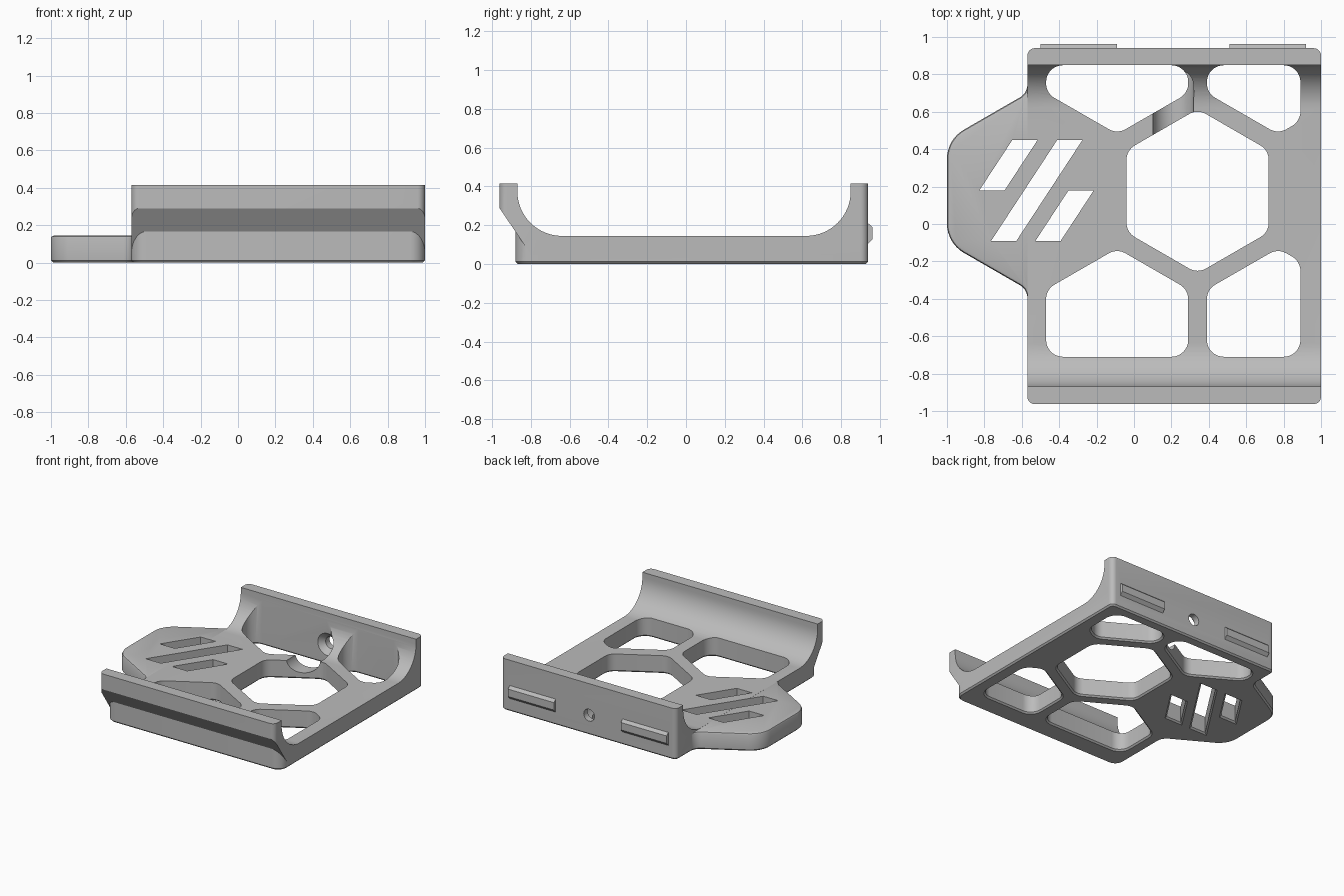
import bpy, bmesh, math
from mathutils import Vector

if "Cube" in bpy.data.objects:
    bpy.data.objects.remove(bpy.data.objects["Cube"], do_unlink=True)

grey = bpy.data.materials.new("plain grey")
grey.use_nodes = True
colour = (0.5, 0.5, 0.5, 1)
grey.diffuse_color = colour
grey.node_tree.nodes["Principled BSDF"].inputs["Base Color"].default_value = colour


def loft(name, rings):
    """Closed solid through rings of equal point count."""
    bm = bmesh.new()
    loops = [[bm.verts.new(p) for p in ring] for ring in rings]
    n = len(loops[0])
    for low, high in zip(loops, loops[1:]):
        for i in range(n):
            j = (i + 1) % n
            bm.faces.new((low[i], low[j], high[j], high[i]))
    bm.faces.new(loops[0][::-1])
    bm.faces.new(loops[-1])
    bmesh.ops.recalc_face_normals(bm, faces=bm.faces)
    mesh = bpy.data.meshes.new(name)
    bm.to_mesh(mesh)
    bm.free()
    ob = bpy.data.objects.new(name, mesh)
    bpy.context.collection.objects.link(ob)
    mesh.materials.append(grey)
    return ob


def outline(corners, offset=0.0, steps=8):
    """Counter-clockwise (x, y, radius) corners, offset outward and rounded."""
    count, moved = len(corners), []
    for i, (x, y, r) in enumerate(corners):
        p = Vector((x, y))
        a = (p - Vector(corners[i - 1][:2])).normalized()
        b = (Vector(corners[(i + 1) % count][:2]) - p).normalized()
        na, nb = Vector((a.y, -a.x)), Vector((b.y, -b.x))
        convex = a.x * b.y - a.y * b.x > 0
        r = r and r + (offset if convex else -offset)
        moved.append((p + (na + nb) * offset / (1 + na.dot(nb)), r))
    pts = []
    for i, (p, r) in enumerate(moved):
        if not r:
            pts.append(p)
            continue
        u = (moved[i - 1][0] - p).normalized()
        v = (moved[(i + 1) % count][0] - p).normalized()
        half = u.angle(v) / 2
        centre = p + (u + v).normalized() * r / math.sin(half)
        s = p + u * r / math.tan(half) - centre
        e = p + v * r / math.tan(half) - centre
        start = math.atan2(s.y, s.x)
        sweep = (math.atan2(e.y, e.x) - start + math.pi) % math.tau - math.pi
        for k in range(steps + 1):
            t = start + sweep * k / steps
            pts.append(centre + r * Vector((math.cos(t), math.sin(t))))
    return pts


def prism(name, corners, levels):
    """Upright solid; levels are (height, outline offset)."""
    return loft(name, [[(p.x, p.y, z) for p in outline(corners, d)] for z, d in levels])


def bar_x(name, profile, x0, x1):
    return loft(name, [[(x, y, z) for y, z in profile] for x in (x0, x1)])


def combine(target, other, operation):
    mod = target.modifiers.new(operation.lower(), "BOOLEAN")
    mod.operation, mod.solver, mod.object = operation, "EXACT", other
    bpy.context.view_layer.objects.active = target
    bpy.ops.object.modifier_apply(modifier=mod.name)
    bpy.data.objects.remove(other, do_unlink=True)


def rounded(points, r):
    return [(x, y, r) for x, y in points]


LEFT, RIGHT, BACK, FRONT, TOP, FLOOR = -0.57, 1.0, 0.94, -0.88, 0.415, 0.145

# Cradle: channel section with a hooked front lip and an upright back wall
section = [(-0.835, 0.1), (-0.963, 0.29), (-0.963, TOP)]
R = 0.23
for k in range(17):
    t = math.pi / 2 * k / 16
    section.append((-0.64 - R * math.cos(t), 0.375 - R * math.sin(t)))
section.insert(3, (-0.87, TOP))
for k in range(17):
    t = math.pi / 2 * k / 16
    section.append((0.62 + R * math.sin(t), 0.375 - R * math.cos(t)))
section += [(0.85, TOP), (0.98, TOP), (0.98, 0.05), (-0.8, 0.05)]
bracket = bar_x("bracket", section, -0.7, 1.1)
envelope = prism("envelope", rounded([(LEFT, -0.963), (RIGHT, -0.963),
                                      (RIGHT, BACK), (LEFT, BACK)], 0.04),
                 [(-0.1, 0), (0.6, 0)])
combine(bracket, envelope, "INTERSECT")

# Base plate with the side wing
base = prism("base_plate", [
    (LEFT, FRONT, 0.08), (RIGHT, FRONT, 0.08), (RIGHT, BACK, 0.04), (LEFT, BACK, 0.04),
    (LEFT, 0.70, 0.08), (-1, 0.452, 0.18), (-1, -0.102, 0.18), (LEFT, -0.35, 0.08)],
    [(0, -0.012), (0.012, 0), (0.13, 0), (0.14, -0.005), (0.1445, -0.015)])
combine(bracket, base, "UNION")

# Front foot below the lip
foot = prism("front_foot", [(LEFT, FRONT, 0.08), (RIGHT, FRONT, 0.08),
                            (RIGHT, -0.76, 0), (LEFT, -0.76, 0)],
             [(0.02, 0), (0.172, 0)])
combine(bracket, foot, "UNION")

# Locating ribs on the back wall
for x0 in (-0.5, 0.51):
    rib = bar_x("back_rib", [(0.9, 0.105), (BACK, 0.105), (0.963, 0.13),
                             (0.963, 0.19), (BACK, 0.21), (0.9, 0.21)], x0, x0 + 0.41)
    combine(bracket, rib, "UNION")

# Honeycomb openings: full centre cell and clipped front and back cells
HOLE = [(-0.01, 0.022), (0.012, 0), (0.6, 0)]
cx, cy, size = 0.34, 0.175, 0.439
hexagon = [(cx + size * math.sin(k * math.pi / 3), cy - size * math.cos(k * math.pi / 3))
           for k in range(6)]
cells = [hexagon]
for flip, edge in ((False, -0.71), (True, 0.849)):
    for cell in ([(-0.47, -0.35), (-0.47, None), (0.29, None), (0.29, -0.35), (-0.09, -0.131)],
                 [(0.39, -0.35), (0.39, None), (0.89, None), (0.89, -0.2), (0.77, -0.131)]):
        pts = [(x, edge if y is None else (2 * cy - y if flip else y)) for x, y in cell]
        cells.append(pts[::-1] if flip else pts)
for pts in cells:
    combine(bracket, prism("cell_cutter", rounded(pts, 0.09), HOLE), "DIFFERENCE")

# Slanted slots in the wing
for x, top, bottom in ((-0.65, 0.45, 0.18), (-0.41, 0.45, -0.09), (-0.35, 0.18, -0.09)):
    low = x - (top - bottom) * 0.655
    slot = [(low, bottom), (low + 0.135, bottom), (x + 0.135, top), (x, top)]
    combine(bracket, prism("slot_cutter", rounded(slot, 0), HOLE), "DIFFERENCE")

# Screw hole, countersink and driver channel through the back wall
steps = 40
screw = loft("screw_cutter", [
    [(0.21 + r * math.cos(math.tau * k / steps), y, 0.16 + r * math.sin(math.tau * k / steps))
     for k in range(steps)]
    for y, r in ((0.2, 0.11), (0.849, 0.11), (0.8495, 0.09), (0.89, 0.048), (1.0, 0.048))])
combine(bracket, screw, "DIFFERENCE")

bpy.ops.object.select_all(action="DESELECT")
bracket.select_set(True)
bpy.context.view_layer.objects.active = bracket
bpy.ops.object.shade_smooth_by_angle(angle=math.radians(30))
